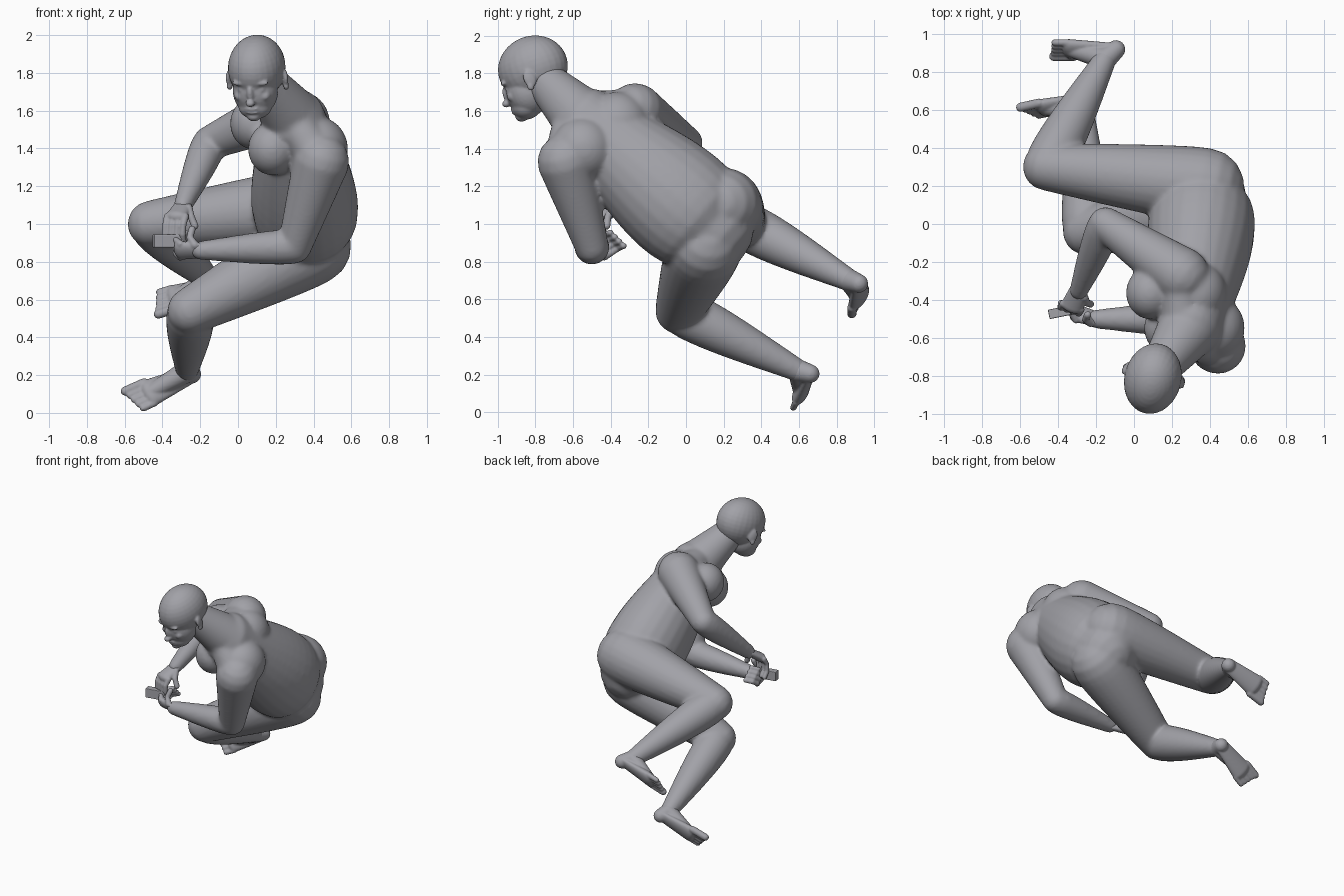
import bpy, bmesh, math
from mathutils import Vector, Matrix

default_cube = bpy.data.objects.get("Cube")
if default_cube:
    bpy.data.objects.remove(default_cube)

clay_grey = bpy.data.materials.new("clay_grey")
clay_grey.use_nodes = True
clay_grey.diffuse_color = (.36, .36, .39, 1)
shader = clay_grey.node_tree.nodes["Principled BSDF"]
shader.inputs["Base Color"].default_value = clay_grey.diffuse_color


def tube(bm, stations, across, flat=1, sides=24):
    """Round-ended tube through (center, radius) stations; flat thins its depth."""
    centers = [center for center, radius in stations]
    last = len(centers) - 1
    frames = []
    for index, (center, radius) in enumerate(stations):
        ahead = centers[min(index + 1, last)]
        behind = centers[max(index - 1, 0)]
        along = (ahead - behind).normalized()
        wide = (across - along * across.dot(along)).normalized()
        frames.append((center, along, wide, along.cross(wide), radius))

    def round_cap(frame, direction):
        center, along, wide, deep, radius = frame
        reach = direction * radius * min(flat, 1)
        return [(center + along * reach * math.sin(angle), along, wide, deep, radius * math.cos(angle))
                for angle in (.4, .8, 1.2, 1.5)]

    rings = []
    outline = round_cap(frames[0], -1)[::-1] + frames + round_cap(frames[-1], 1)
    for center, along, wide, deep, radius in outline:
        ring = []
        for step in range(sides):
            angle = math.tau * step / sides
            offset = wide * math.cos(angle) + deep * flat * math.sin(angle)
            ring.append(bm.verts.new(center + offset * radius))
        rings.append(ring)
    faces = [bm.faces.new(rings[0][::-1]), bm.faces.new(rings[-1])]
    for lower, upper in zip(rings, rings[1:]):
        for step in range(sides):
            after = (step + 1) % sides
            faces.append(bm.faces.new((lower[step], lower[after], upper[after], upper[step])))
    bmesh.ops.recalc_face_normals(bm, faces=faces)


def limb(bm, start, end, start_radius, end_radius, bulge=0, across=Vector((.3, .5, .8)), flat=1):
    """Tapered limb whose muscle swells nearest its start."""
    stations = []
    for step in range(13):
        t = step / 12
        taper = start_radius + (end_radius - start_radius) * t
        swell = bulge * math.sin(math.pi * t ** .6)
        stations.append((start.lerp(end, t), taper + swell))
    tube(bm, stations, across, flat)


def blob(bm, center, size, frame=Matrix()):
    """Ellipsoid mass."""
    matrix = frame @ Matrix.Translation(center) @ Matrix.Diagonal((*size, 1))
    bmesh.ops.create_uvsphere(bm, u_segments=28, v_segments=18, radius=1, matrix=matrix)


def make_object(name, bm):
    mesh = bpy.data.meshes.new(name)
    bm.to_mesh(mesh)
    bm.free()
    mesh.materials.append(clay_grey)
    made = bpy.data.objects.new(name, mesh)
    bpy.context.collection.objects.link(made)
    return made


def fuse(name, bm, voxel, smoothing):
    """Weld overlapping masses into one smooth skin."""
    made = make_object(name, bm)
    weld = made.modifiers.new("weld", 'REMESH')
    weld.mode = 'VOXEL'
    weld.voxel_size = voxel
    weld.use_smooth_shade = True
    soften = made.modifiers.new("soften", 'SMOOTH')
    soften.factor = .5
    soften.iterations = smoothing


def joints(**places):
    return {name: Vector(place) for name, place in places.items()}


# Skeleton
left = joints(shoulder=(.44, -.64, 1.33), elbow=(.3, -.5, .88), wrist=(-.2, -.5, .86),
              hip=(.4, .1, .88), knee=(-.25, -.04, .54), ankle=(-.27, .6, .22))
right = joints(shoulder=(.25, -.27, 1.6), elbow=(-.15, 0, 1.43), wrist=(-.29, -.35, 1.1),
               hip=(.38, .2, 1.1), knee=(-.46, .3, 1), ankle=(-.15, .87, .7))
spine = joints(pelvis=(.37, .13, .97), chest=(.3, -.53, 1.54), neck=(.25, -.6, 1.61), skull=(.1, -.81, 1.82))

# Torso and neck
body = bmesh.new()
limb(body, spine["pelvis"], spine["chest"], .25, .19, .08, right["hip"] - left["hip"], .9)
limb(body, spine["chest"], spine["neck"].lerp(spine["skull"], .8), .17, .1)
ribs = (left["shoulder"] + right["shoulder"]) / 2
for side in (left, right):
    # Trapezius, chest muscle and shoulder blade
    limb(body, spine["neck"], side["shoulder"], .09, .12)
    middle = side["shoulder"].lerp(ribs, .5)
    blob(body, middle - Vector((.21, 0, 0)), (.13, .14, .14))
    blob(body, middle + Vector((.03, 0, 0)), (.16, .17, .17))
    # Arm
    limb(body, side["shoulder"], side["elbow"], .15, .09)
    limb(body, side["elbow"], side["wrist"], .09, .05, .01)
    # Leg
    limb(body, side["hip"], side["knee"], .2, .125, .01)
    limb(body, side["knee"], side["ankle"], .12, .06, .02)
fuse("body", body, .012, 12)

# Head, shaped upright and then turned
head = bmesh.new()
pose = (Matrix.Translation(spine["skull"]) @ Matrix.Rotation(math.radians(-14), 4, 'Z')
        @ Matrix.Rotation(math.radians(20), 4, 'X'))
head_masses = {
    "skull": ((0, 0, .01), (.15, .19, .17)),
    "face": ((0, -.07, -.1), (.12, .115, .13)),
    "jaw": ((0, -.1, -.17), (.09, .08, .07)),
    "chin": ((0, -.14, -.21), (.04, .04, .03)),
    "lower_lip": ((0, -.17, -.18), (.04, .02, .01)),
    "upper_lip": ((0, -.17, -.16), (.04, .02, .01)),
    "nose_tip": ((0, -.2, -.12), (.025, .025, .02)),
    "nose_bridge": ((0, -.18, -.08), (.02, .025, .05)),
}
for center, size in head_masses.values():
    blob(head, center, size, pose)
for sign in (-1, 1):
    paired_masses = {
        "brow": ((sign * .05, -.16, -.02), (.05, .02, .015)),
        "cheek": ((sign * .07, -.13, -.1), (.03, .04, .03)),
        "eye": ((sign * .05, -.15, -.06), (.025, .02, .015)),
    }
    for center, size in paired_masses.values():
        blob(head, center, size, pose)
    ear = pose @ Matrix.Translation((sign * .15, 0, -.05)) @ Matrix.Rotation(sign * .4, 4, 'Z')
    blob(head, (0, 0, 0), (.015, .035, .05), ear)
    blob(head, (0, -.01, -.04), (.015, .02, .025), ear)
fuse("head", head, .007, 5)


def build_foot(name, side, forward, big_toe_side):
    """Foot whose sole is turned away from the shin."""
    foot = bmesh.new()
    ankle = side["ankle"]
    forward = Vector(forward).normalized()
    down = (ankle - side["knee"]).normalized()
    across = down.cross(forward).normalized()
    heel = ankle + down * .06 - forward * .03
    ball = ankle + down * .06 + forward * .22
    limb(foot, ankle, heel, .06, .05)
    limb(foot, ankle, ball, .06, .04)
    limb(foot, heel, ball, .05, .08, 0, across, .5)
    for toe in range(5):
        root = ball + across * big_toe_side * (.066 - toe * .033)
        tip = root + forward * (.11 - toe * .01)
        thickness = .018 if toe else .025
        limb(foot, root, tip, thickness, thickness, 0, across)
    fuse(name, foot, .007, 4)


build_foot("left_foot", left, (-.9, -.2, -.4), 1)
build_foot("right_foot", right, (-.95, 0, -.3), -1)


def build_hand(name, side, forward, across, thumb_side, curl):
    """Hand with fingers that bend by the same angle at each knuckle."""
    hand = bmesh.new()
    wrist = side["wrist"]
    forward, across = Vector(forward).normalized(), Vector(across).normalized()
    palm_end = wrist + forward * .11
    limb(hand, wrist, palm_end, .05, .06, 0, across, .55)
    bend = Matrix.Rotation(curl, 3, across)

    def finger(root, heading, thickness, bones):
        stations = [(root, thickness)]
        for bone in range(bones):
            heading = bend @ heading
            root = root + heading * .05
            stations.append((root, thickness * .85))
        tube(hand, stations, across, sides=12)

    for place in (-1.5, -.5, .5, 1.5):
        finger(palm_end + across * place * .033, forward, .02, 3)
    finger(wrist + forward * .03 + across * thumb_side * .04, forward + across * thumb_side * .5, .023, 2)
    fuse(name, hand, .006, 3)


build_hand("left_hand", left, (-1, .3, 0), (0, .7, -.7), -1, .8)
build_hand("right_hand", right, (-.3, -.7, -.5), (.9, -.3, 0), 1, .5)

# Handheld device
device_mesh = bmesh.new()
placement = (Matrix.Translation((-.37, -.46, .91)) @ Matrix.Rotation(.2, 4, 'Z')
             @ Matrix.Diagonal((.16, .05, .07, 1)))
bmesh.ops.create_cube(device_mesh, size=1, matrix=placement)
device = make_object("handheld_device", device_mesh)
rounded = device.modifiers.new("rounded_edges", 'BEVEL')
rounded.width = .005
rounded.segments = 2
